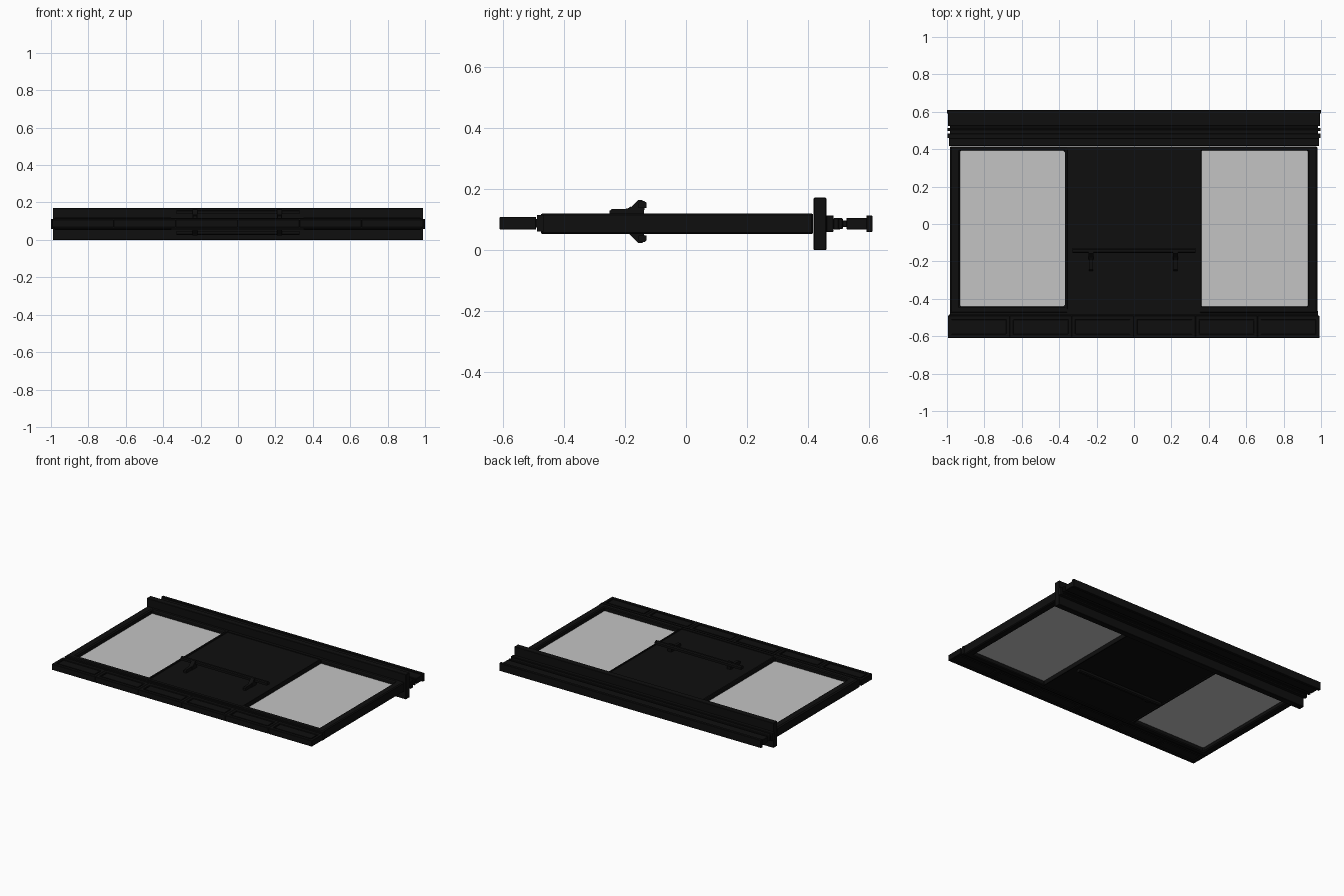
import bpy, bmesh, math
from mathutils import Vector

if "Cube" in bpy.data.objects:
    bpy.data.objects.remove(bpy.data.objects["Cube"])


def material(name, value):
    m = bpy.data.materials.new(name)
    m.diffuse_color = (value, value, value, 1)
    m.use_nodes = True
    m.node_tree.nodes["Principled BSDF"].inputs["Base Color"].default_value = m.diffuse_color
    return m


BLACK = material("black metal", 0.0045)
GLASS = material("pale grey glass", 0.55)
MID = 0.086  # middle height of the door leaf


def finish(name, bm, mat, bevel=0.0):
    bmesh.ops.recalc_face_normals(bm, faces=bm.faces)
    mesh = bpy.data.meshes.new(name)
    bm.to_mesh(mesh)
    bm.free()
    mesh.materials.append(mat)
    ob = bpy.data.objects.new(name, mesh)
    bpy.context.collection.objects.link(ob)
    if bevel:
        mod = ob.modifiers.new("bevel", 'BEVEL')
        mod.width = bevel
        mod.segments = 1
    return ob


def box(name, x, y, z, mat=BLACK, bevel=0.0):
    bm = bmesh.new()
    bmesh.ops.create_cube(bm, size=1)
    for v in bm.verts:
        v.co = Vector([sum(r) / 2 + c * (r[1] - r[0]) for c, r in zip(v.co, (x, y, z))])
    return finish(name, bm, mat, bevel)


def frame(name, outer, inner, z, bevel=0.0):
    """Rectangular ring; outer and inner are (x0, x1, y0, y1)."""
    bm = bmesh.new()
    rings = []
    for r in (outer, inner):
        for h in z:
            rings.append([bm.verts.new((r[i], r[j], h))
                          for i, j in ((0, 2), (1, 2), (1, 3), (0, 3))])
    for a, b in ((0, 1), (1, 3), (3, 2), (2, 0)):
        for i in range(4):
            k = (i + 1) % 4
            bm.faces.new((rings[a][i], rings[a][k], rings[b][k], rings[b][i]))
    return finish(name, bm, BLACK, bevel)


def extrude_x(name, profile, x0, x1):
    """Side profile of (y, z) points swept along x."""
    bm = bmesh.new()
    face = bm.faces.new([bm.verts.new((x0, y, z)) for y, z in profile])
    new = bmesh.ops.extrude_face_region(bm, geom=[face])["geom"]
    bmesh.ops.translate(bm, vec=(x1 - x0, 0, 0),
                        verts=[v for v in new if isinstance(v, bmesh.types.BMVert)])
    return finish(name, bm, BLACK)


# Glazed side sections and their panes
for side, x0, x1, g0, g1 in (("left", -0.985, -0.355, -0.93, -0.37),
                             ("right", 0.35, 0.98, 0.36, 0.93)):
    frame(side + "_window_frame", (x0, x1, -0.475, 0.415),
          (g0, g1, -0.44, 0.392), (0.053, 0.119), 0.006)
    box(side + "_window_pane", (g0 - 0.004, g1 + 0.004), (-0.444, 0.396),
        (0.081, 0.091), GLASS)

# Solid centre panel, slightly recessed inside its own border
box("centre_panel", (-0.355, 0.35), (-0.47, 0.412), (0.059, 0.113))
for name, y in (("centre_lower_border", (-0.475, -0.455)),
                ("centre_upper_border", (0.395, 0.415))):
    box(name, (-0.358, 0.353), y, (0.054, 0.118))

# Lower connector and bottom rail with six sunken panels
box("bottom_connector", (-0.985, 0.985), (-0.487, -0.465), (0.06, 0.114))
box("bottom_rail_core", (-0.99, 0.985), (-0.605, -0.485), (0.074, 0.101))
step = 1.986 / 6
for i in range(6):
    a = -0.995 + i * step
    b = a + step
    frame("bottom_rail_border_%d" % (i + 1), (a, b, -0.61, -0.49),
          (a + 0.02, b - 0.02, -0.588, -0.514), (0.067, 0.108), 0.002)
    box("bottom_rail_inlay_%d" % (i + 1), (a + 0.027, b - 0.027),
        (-0.581, -0.521), (0.069, 0.106))

# Tall crosswise flange and stepped top rail
box("top_flange", (-0.99, 0.99), (0.418, 0.459), (0.0, 0.171), bevel=0.002)
for name, w, y, h in (("top_rail_step", 0.998, (0.459, 0.483), 0.027),
                      ("top_rail_neck", 0.985, (0.483, 0.505), 0.019),
                      ("top_rail_upper_step", 0.998, (0.498, 0.513), 0.018),
                      ("top_rail_groove", 0.985, (0.51, 0.53), 0.011),
                      ("top_rail_body", 0.995, (0.525, 0.592), 0.019),
                      ("top_rail_lip", 1.0, (0.59, 0.61), 0.027)):
    box(name, (-w, w), y, (MID - h, MID + h), bevel=0.002)

# Handles on both faces: a slim bar carried on tapered posts
for face, s in (("upper", 1), ("lower", -1)):
    top = 0.160 if s > 0 else 0.026
    base = MID + s * 0.025
    mid = top - s * 0.022
    bar = [(-0.155, mid), (-0.129, mid), (-0.129, top - s * 0.006),
           (-0.136, top), (-0.150, top), (-0.155, top - s * 0.006)]
    extrude_x(face + "_handle_bar", bar, -0.33, 0.33)
    post = [(-0.190, base), (-0.138, base), (-0.135, top - s * 0.008),
            (-0.143, top + s * 0.003), (-0.157, top + s * 0.003), (-0.185, mid - s * 0.004)]
    for side, x in (("left", -0.23), ("right", 0.222)):
        extrude_x("%s_%s_handle_post" % (face, side), post, x - 0.014, x + 0.014)

# Low latch arms on the upper face, reaching forward from the posts
arm = [(-0.25, 0.11), (-0.18, 0.11), (-0.18, 0.143), (-0.192, 0.135), (-0.243, 0.134), (-0.25, 0.128)]
for side, x in (("left", -0.23), ("right", 0.222)):
    extrude_x(side + "_latch_arm", arm, x - 0.01, x + 0.01)
